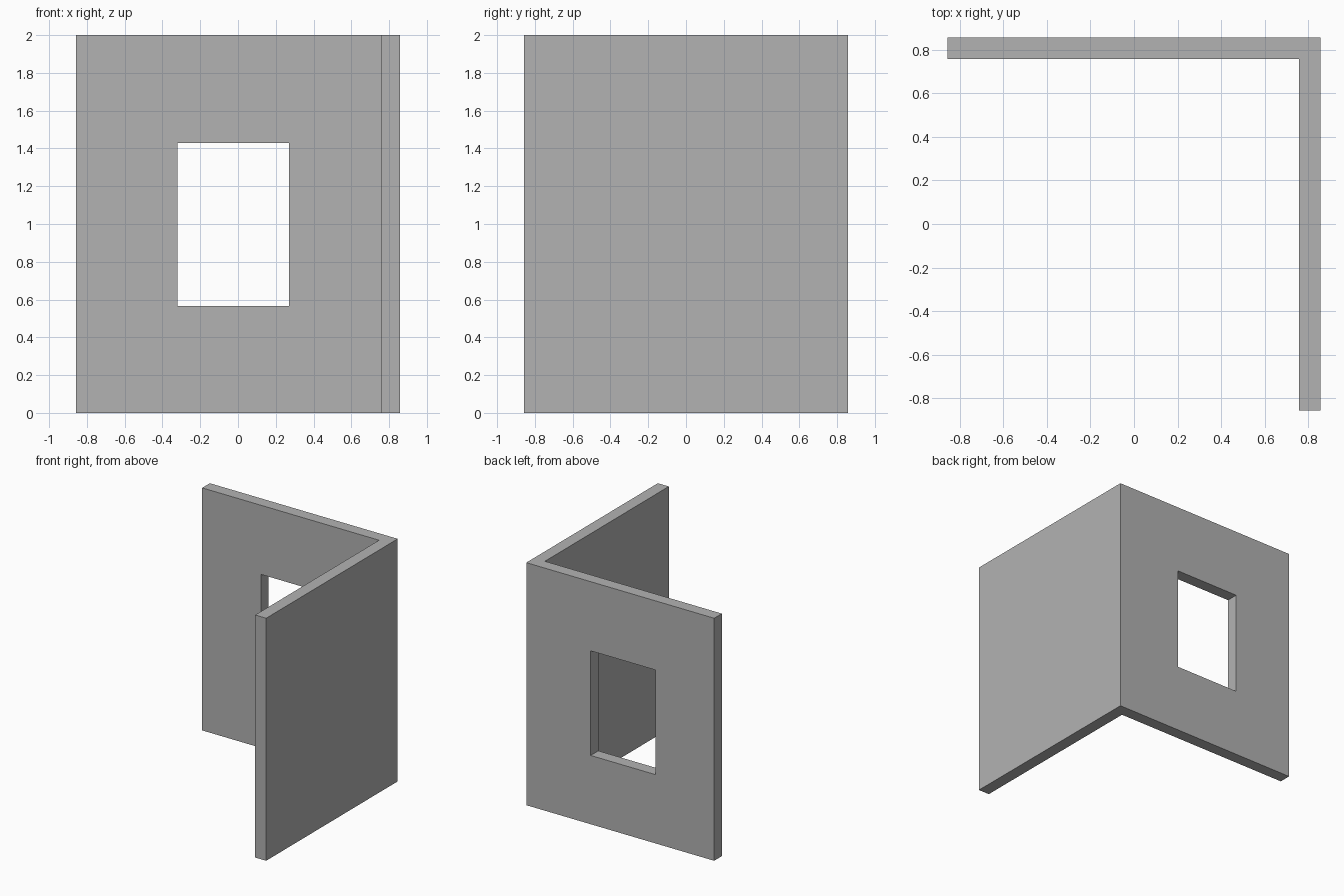
import bpy
import bmesh

default = bpy.data.objects.get("Cube")
if default:
    bpy.data.objects.remove(default, do_unlink=True)

HALF = 0.857      # half the length of each wall
THICK = 0.1       # wall thickness
HEIGHT = 2.0
INNER = HALF - THICK

# Plain grey plaster
grey = bpy.data.materials.new("wall_grey")
grey.use_nodes = True
colour = (0.448, 0.448, 0.448, 1)
grey.diffuse_color = colour
grey.node_tree.nodes["Principled BSDF"].inputs["Base Color"].default_value = colour


def prism(name, outline, z0, z1):
    """Extrude a plan outline from z0 up to z1."""
    bm = bmesh.new()
    base = bm.faces.new([bm.verts.new((x, y, z0)) for x, y in outline])
    top = bmesh.ops.extrude_face_region(bm, geom=[base])["geom"]
    verts = [g for g in top if isinstance(g, bmesh.types.BMVert)]
    bmesh.ops.translate(bm, verts=verts, vec=(0, 0, z1 - z0))
    bmesh.ops.recalc_face_normals(bm, faces=bm.faces)
    mesh = bpy.data.meshes.new(name)
    bm.to_mesh(mesh)
    bm.free()
    mesh.materials.append(grey)
    obj = bpy.data.objects.new(name, mesh)
    bpy.context.collection.objects.link(obj)
    return obj


# Back wall and side wall as one L-shaped piece
walls = prism("corner_walls", [
    (-HALF, HALF), (-HALF, INNER), (INNER, INNER),
    (INNER, -HALF), (HALF, -HALF), (HALF, HALF)], 0, HEIGHT)

# Window opening through the back wall
y0, y1 = INNER - THICK, HALF + THICK
cutter = prism("window_cutter", [
    (-0.32, y0), (0.27, y0), (0.27, y1), (-0.32, y1)], 0.567, 1.43)
cutter.hide_render = True

cut = walls.modifiers.new("window_opening", 'BOOLEAN')
cut.operation = 'DIFFERENCE'
cut.solver = 'EXACT'
cut.object = cutter
bpy.context.view_layer.objects.active = walls
bpy.ops.object.modifier_apply(modifier=cut.name)
bpy.data.objects.remove(cutter, do_unlink=True)
